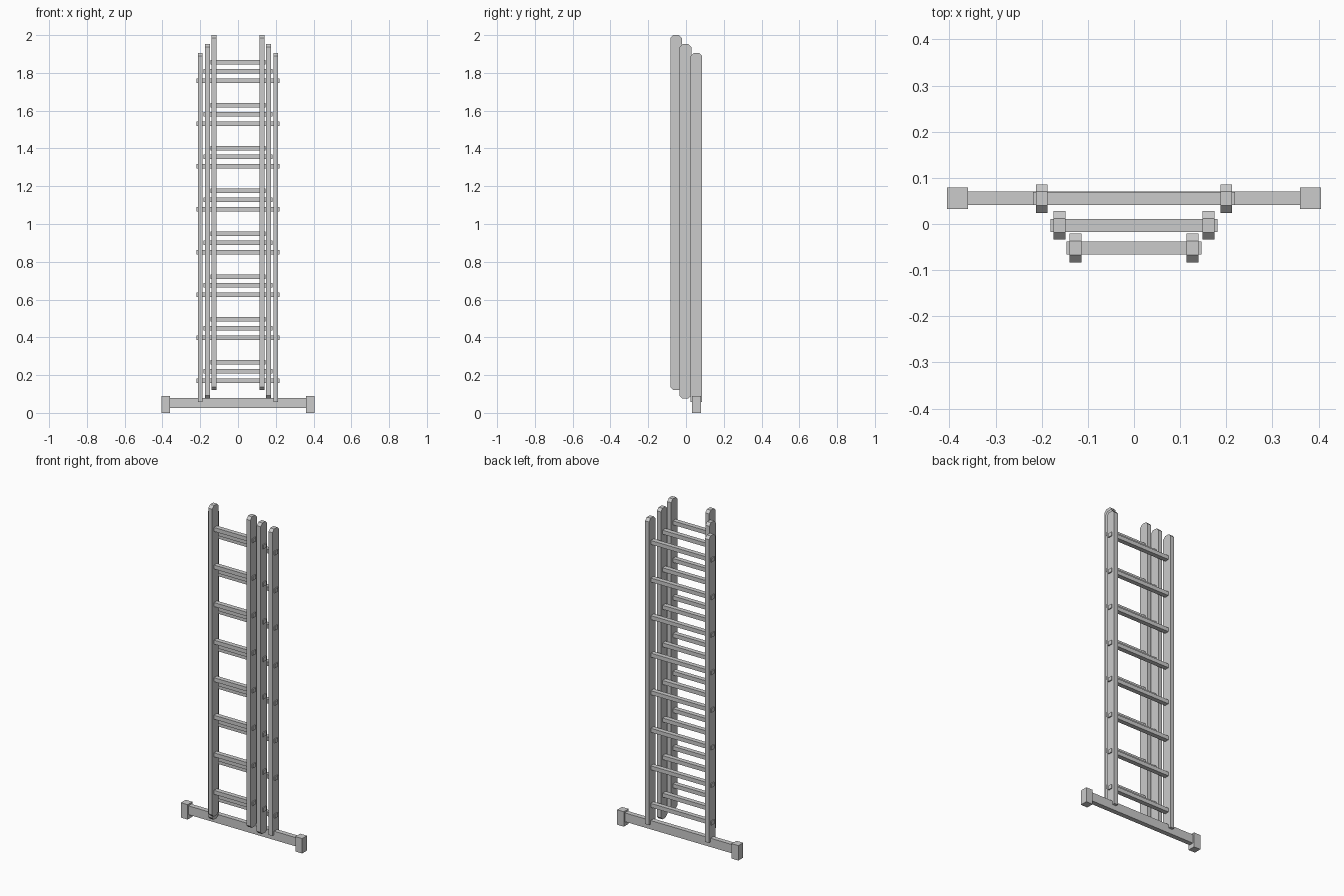
import bpy
import bmesh

cube = bpy.data.objects.get("Cube")
if cube:
    bpy.data.objects.remove(cube, do_unlink=True)

metal = bpy.data.materials.new("light_grey_metal")
metal.use_nodes = True
metal.diffuse_color = (0.6, 0.6, 0.6, 1)
metal.node_tree.nodes["Principled BSDF"].inputs["Base Color"].default_value = metal.diffuse_color


def finish(name, bm):
    bmesh.ops.recalc_face_normals(bm, faces=bm.faces)
    mesh = bpy.data.meshes.new(name)
    bm.to_mesh(mesh)
    bm.free()
    mesh.materials.append(metal)
    obj = bpy.data.objects.new(name, mesh)
    bpy.context.collection.objects.link(obj)


def box(name, x, y, z):
    """Box spanning the given (low, high) ranges."""
    bm = bmesh.new()
    bmesh.ops.create_cube(bm, size=1)
    for v in bm.verts:
        v.co = [lo + (c + 0.5) * (hi - lo) for c, (lo, hi) in zip(v.co, (x, y, z))]
    finish(name, bm)


def rail(name, x, y, bottom, top, cut_bottom):
    """Upright with chamfered ends, extruded sideways from a side profile."""
    half_depth, half_width, cy, cz = 0.031, 0.013, 0.016, 0.016
    front, back = y - half_depth, y + half_depth
    if cut_bottom:
        profile = [(front, bottom + cz), (front + cy, bottom),
                   (back - cy, bottom), (back, bottom + cz)]
    else:
        profile = [(front, bottom), (back, bottom)]
    profile += [(back, top - cz), (back - cy, top), (front + cy, top), (front, top - cz)]
    bm = bmesh.new()
    face = bm.faces.new([bm.verts.new((x - half_width, *p)) for p in profile])
    ext = bmesh.ops.extrude_face_region(bm, geom=[face])
    moved = [g for g in ext["geom"] if isinstance(g, bmesh.types.BMVert)]
    bmesh.ops.translate(bm, verts=moved, vec=(2 * half_width, 0, 0))
    finish(name, bm)


# Three nested ladder sections: name, rail x, y, bottom, top, first rung height
sections = [
    ("front", 0.127, -0.052, 0.122, 2.0, 0.268),
    ("middle", 0.162, -0.003, 0.075, 1.953, 0.221),
    ("rear", 0.2, 0.055, 0.058, 1.905, 0.171),
]
for name, x, y, bottom, top, first in sections:
    for side, sx in (("left", 1), ("right", -1)):
        rail(f"{name}_{side}_rail", sx * x, y, bottom, top, name != "rear")
    for i in range(8):
        z = first + i * 0.2268
        reach = x + 0.0195
        box(f"{name}_rung_{i + 1}", (-reach, reach), (y - 0.014, y + 0.014),
            (z - 0.012, z + 0.012))

# Stabiliser bar with a foot block at each end
box("stabiliser_bar", (-0.37, 0.37), (0.041, 0.07), (0.027, 0.08))
box("left_foot", (0.36, 0.405), (0.033, 0.079), (0, 0.09))
box("right_foot", (-0.405, -0.36), (0.033, 0.079), (0, 0.09))
